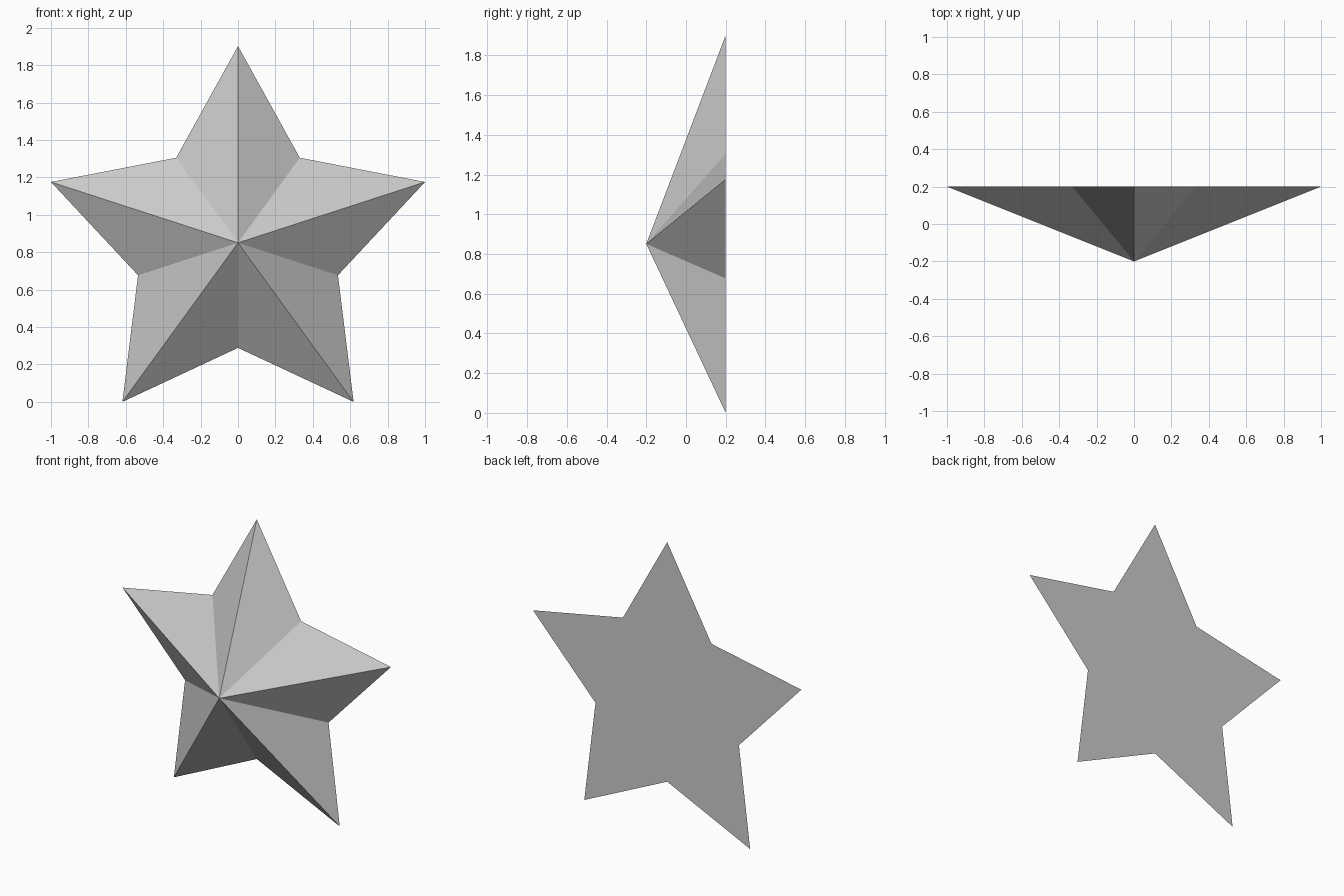
import bpy, bmesh, math

cube = bpy.data.objects.get("Cube")
if cube:
    bpy.data.objects.remove(cube, do_unlink=True)

# Star proportions: the span between the side tips is 2 units
POINTS = 5
TIP_R = 1 / math.cos(math.radians(18))
NOTCH_R = 0.562
HALF_DEPTH = 0.2
CENTRE_Z = TIP_R * math.cos(math.radians(36))

grey = bpy.data.materials.new("light grey")
grey.use_nodes = True
colour = (0.6, 0.6, 0.6, 1)
grey.diffuse_color = colour
grey.node_tree.nodes["Principled BSDF"].inputs["Base Color"].default_value = colour

# Flat star outline at the back
bm = bmesh.new()
rim = []
for i in range(2 * POINTS):
    angle = math.pi * i / POINTS
    r = NOTCH_R if i % 2 else TIP_R
    rim.append(bm.verts.new((r * math.sin(angle), HALF_DEPTH,
                             CENTRE_Z + r * math.cos(angle))))
bm.faces.new(rim)

# Facets rising to the apex at the front
apex = bm.verts.new((0, -HALF_DEPTH, CENTRE_Z))
for a, b in zip(rim, rim[1:] + rim[:1]):
    bm.faces.new((b, a, apex))
bmesh.ops.recalc_face_normals(bm, faces=bm.faces)

mesh = bpy.data.meshes.new("faceted_star")
bm.to_mesh(mesh)
bm.free()
mesh.materials.append(grey)
star = bpy.data.objects.new("faceted_star", mesh)
bpy.context.collection.objects.link(star)
